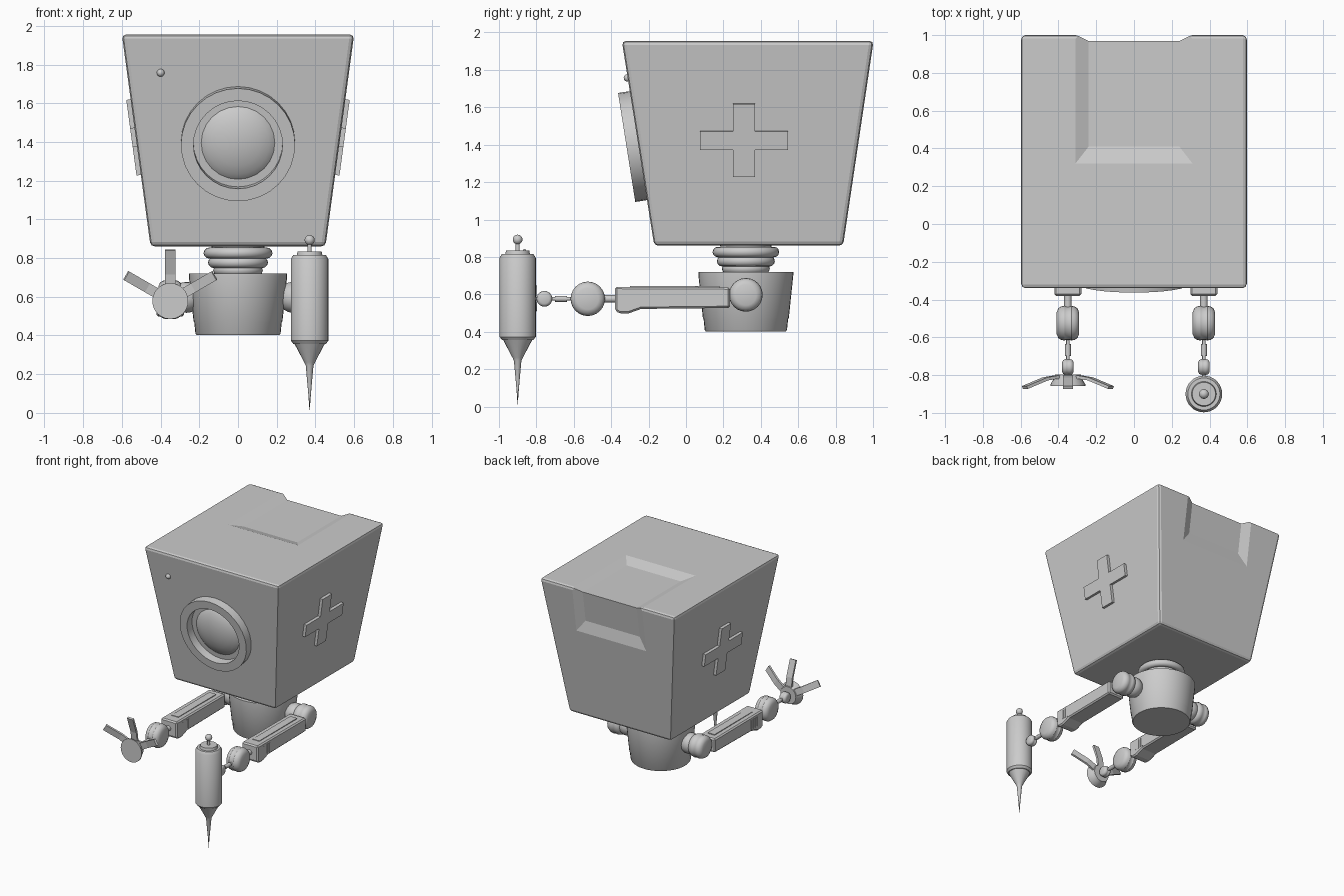
import bpy, bmesh
from math import pi, sin, cos, radians, atan
from mathutils import Matrix, Vector

if "Cube" in bpy.data.objects:
    bpy.data.objects.remove(bpy.data.objects["Cube"])

T = Matrix.Translation
R = Matrix.Rotation
CYC = Matrix(((0, 0, 1, 0), (1, 0, 0, 0), (0, 1, 0, 0), (0, 0, 0, 1)))  # local x,y,z -> world y,z,x


def finish(name, bm, m=Matrix(), smooth=False, bevel=0, segs=1):
    bm.transform(m)
    bmesh.ops.recalc_face_normals(bm, faces=bm.faces)
    me = bpy.data.meshes.new(name)
    bm.to_mesh(me)
    bm.free()
    ob = bpy.data.objects.new(name, me)
    bpy.context.collection.objects.link(ob)
    bpy.ops.object.select_all(action='DESELECT')
    bpy.context.view_layer.objects.active = ob
    ob.select_set(True)
    if smooth:
        bpy.ops.object.shade_smooth_by_angle(angle=radians(35))
    if bevel:
        b = ob.modifiers.new("bevel", 'BEVEL')
        b.width, b.segments = bevel, segs
        bpy.ops.object.modifier_apply(modifier="bevel")
    return ob


def lathe(name, prof, m=Matrix(), n=32, closed=False):
    """Revolve (radius, height) points about local z."""
    bm = bmesh.new()
    vs = [bm.verts.new((r, 0, h)) for r, h in prof]
    es = [bm.edges.new(p) for p in zip(vs, vs[1:])]
    if closed:
        es.append(bm.edges.new((vs[-1], vs[0])))
    bmesh.ops.spin(bm, geom=vs + es, axis=(0, 0, 1), cent=(0, 0, 0), angle=2 * pi, steps=n)
    bmesh.ops.remove_doubles(bm, verts=bm.verts, dist=1e-5)
    return finish(name, bm, m, True)


def prism(name, pts, h0, h1, m, bevel=0):
    """Extrude a 2D outline along local z."""
    bm = bmesh.new()
    f = bm.faces.new([bm.verts.new((u, v, h0)) for u, v in pts])
    g = bmesh.ops.extrude_face_region(bm, geom=[f])
    bmesh.ops.translate(bm, verts=[v for v in g['geom'] if isinstance(v, bmesh.types.BMVert)],
                        vec=(0, 0, h1 - h0))
    return finish(name, bm, m, False, bevel)


def hull(name, pts, **kw):
    bm = bmesh.new()
    for p in pts:
        bm.verts.new(p)
    bmesh.ops.convex_hull(bm, input=bm.verts)
    bmesh.ops.dissolve_limit(bm, angle_limit=0.01, verts=bm.verts, edges=bm.edges)
    return finish(name, bm, **kw)


def ball(name, r, loc, n=20):
    return lathe(name, [(r * sin(pi * i / 10), -r * cos(pi * i / 10)) for i in range(11)], T(loc), n)


def cut(ob, tool):
    tool.hide_render = True
    bpy.context.view_layer.objects.active = ob
    b = ob.modifiers.new("cut", 'BOOLEAN')
    b.operation, b.solver, b.object = 'DIFFERENCE', 'EXACT', tool
    bpy.ops.object.modifier_apply(modifier="cut")
    bpy.data.objects.remove(tool)


# Tapered head box with a recess over the top-back edge and an eye socket
head = hull("head", [(s * x, y, z) for s in (-1, 1) for x, y, z in
                     ((.6, -.343, 1.955), (.6, 1.003, 1.955), (.452, -.17, .86), (.452, .84, .86))],
            bevel=.022, segs=2)
cut(head, hull("top_cutter", [(s * x, y, z) for s in (-1, 1) for x, y, z in
                              ((.38, .23, 1.985), (.38, 1.2, 1.985), (.24, .41, 1.925), (.24, 1.2, 1.925))]))
cut(head, hull("back_cutter", [(s * x, 1.003 + .15 * (z - 1.955) + d, z) for s in (-1, 1) for x, d, z in
                               ((.38, .03, 1.5), (.38, .03, 2.1), (.24, -.03, 1.68), (.24, -.03, 2.1))]))
tilt = atan(.173 / 1.095)
eye = T((0, -.255, 1.395)) @ R(pi / 2 + tilt, 4, 'X')
cut(head, lathe("eye_cutter", [(0, -.07), (.24, -.07), (.24, .1), (0, .1)], eye))

# Eye ring, lens and indicator bead
lathe("eye_ring", [(.23, -.06), (.23, .063), (.295, .063), (.295, -.02)], eye, closed=True)
lathe("eye_lens", [(.228 * cos(pi * i / 12), -.06 + .11 * sin(pi * i / 12)) for i in range(7)], eye, 24)
ball("indicator_bead", .02, (-.40, -.313, 1.757), 12)

# Raised crosses on both sides
a, b, c, d = .235, .197, .058, .05
plus = [(c, d), (c, b), (-c, b), (-c, d), (-a, d), (-a, -d), (-c, -d), (-c, -b), (c, -b), (c, -d), (a, -d), (a, d)]
for s, side in ((1, "right"), (-1, "left")):
    prism("side_cross_" + side, plus, -.02, .024,
          Matrix.Diagonal((s, 1, 1, 1)) @ T((.527, .31, 1.425)) @ R(atan(.148 / 1.095), 4, 'Y') @ CYC)

# Neck rings, core and base pot
for i, (rad, z) in enumerate(((.178, .826), (.155, .777), (.128, .737))):
    lathe("neck_ring_%d" % i, [(rad - .028 + .028 * cos(t * pi / 6), z + .028 * sin(t * pi / 6)) for t in range(12)],
          T((0, .32, 0)), closed=True)
lathe("neck_core", [(0, .70), (.115, .70), (.14, .88), (0, .88)], T((0, .32, 0)))
lathe("base_pot", [(0, .402), (.214, .402), (.22, .41), (.226, .468), (.23, .475), (.254, .705), (.254, .72), (0, .72)],
      T((0, .32, 0)), 40)


# Arms
def knob(name, rad, w, loc):
    half = [(0, w), (rad * .62, w), (rad * .85, w * .85), (rad * .96, w * .6), (rad, w * .3), (rad * .97, w * .2)]
    lathe(name, [(r, -h) for r, h in half] + half[::-1], T(loc) @ CYC, 24)


def rod(name, rad, y0, y1, x):
    lathe(name, [(0, y0), (rad, y0), (rad, y1), (0, y1)], T((x, 0, .576)) @ R(-pi / 2, 4, 'X'), 12)


arm = [(.235, .527), (.235, .637), (-.38, .64), (-.38, .515), (-.355, .497), (-.31, .497), (-.24, .522)]
for x, side in ((-.35, "left"), (.37, "right")):
    s = 1 if x > 0 else -1
    knob("shoulder_knob_" + side, .09, .062, (x, .32, .597))
    ball("shoulder_joint_" + side, .08, (x - s * .085, .32, .597))
    prism("upper_arm_" + side, arm, -.072, .072, T((x, 0, 0)) @ CYC, .01)
    for i in range(4):
        y = -.31 + i * .025
        prism("arm_vent_%s_%d" % (side, i), [(y, .54), (y + .01, .54), (y + .01, .615), (y, .615)],
              -.075, .075, T((x, 0, 0)) @ CYC)
    prism("arm_panel_" + side, [(-.03, -.30), (.03, -.30), (.03, .18), (-.03, .18)], .62, .644, T((x, 0, 0)))
    knob("elbow_knob_" + side, .092, .06, (x, -.525, .576))
    knob("wrist_knob_" + side, .042, .03, (x, -.757, .576))
    rod("forearm_rod_" + side, .009, -.82, -.36, x)
    rod("forearm_sleeve_" + side, .016, -.70, -.635, x)
    rod("elbow_sleeve_" + side, .02, -.45, -.37, x)

# Claw hand: flared hub and three bent fingers
hub = T((-.35, 0, .578)) @ R(pi / 2, 4, 'X')
lathe("claw_hub", [(0, .797), (.068, .797), (.075, .82), (.093, .85), (.093, .857), (0, .857)], hub, 24)
for i, deg in enumerate((30, 90, 150)):
    u = Vector((cos(radians(deg)), 0, sin(radians(deg))))
    v = Vector((0, 1, 0))
    m = Matrix((u, v, u.cross(v))).transposed().to_4x4()
    prism("claw_finger_%d" % i, [(.04, -.803), (.08, -.803), (.14, -.812), (.266, -.858),
                                 (.26, -.873), (.136, -.828), (.08, -.82), (.04, -.82)],
          -.026, .026, T((-.35, 0, .578)) @ m)

# Syringe hand: barrel, tapered needle, plunger
pos = T((.37, -.90, 0))
lathe("syringe_barrel", [(0, .356), (.084, .356), (.097, .373), (.097, .795), (.085, .815), (.066, .815),
                         (.062, .835), (0, .835)], pos)
lathe("syringe_needle", [(0, .36), (.08, .36), (.028, .262), (.02, .245), (.007, .10), (0, .005)], pos, 20)
lathe("plunger_rod", [(0, .82), (.011, .82), (.011, .89), (0, .89)], pos, 12)
ball("plunger_ball", .026, (.37, -.90, .893))
